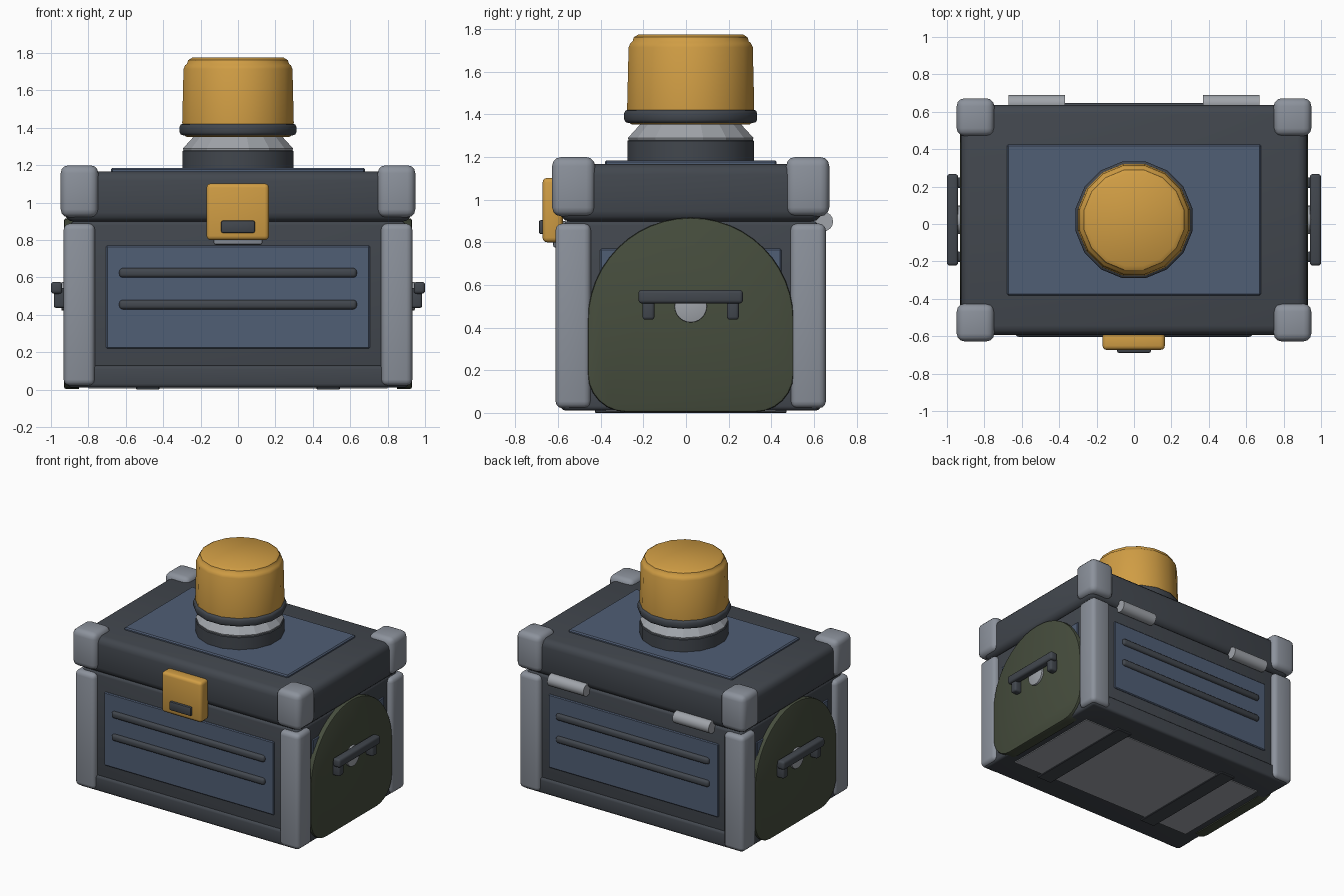
import bpy, bmesh, math
from mathutils import Matrix, Vector

cube = bpy.data.objects.get("Cube")
if cube:
    bpy.data.objects.remove(cube, do_unlink=True)

CY = 0.022  # depth centre of the chest


def material(name, *rgb):
    lin = [((c / 255 + 0.055) / 1.055) ** 2.4 for c in rgb] + [1]
    m = bpy.data.materials.new(name)
    m.use_nodes = True
    m.diffuse_color = lin
    m.node_tree.nodes["Principled BSDF"].inputs["Base Color"].default_value = lin
    return m


DARK = material("charcoal", 66, 71, 78)
BLUE = material("slate blue", 80, 94, 117)
GREY = material("steel grey", 140, 146, 156)
PALE = material("pale grey", 160, 164, 170)
GOLD = material("amber", 208, 157, 68)
GREEN = material("olive", 70, 77, 61)


def finish(name, bm, mat, angle=35):
    bmesh.ops.recalc_face_normals(bm, faces=bm.faces)
    mesh = bpy.data.meshes.new(name)
    bm.to_mesh(mesh)
    bm.free()
    mesh.materials.append(mat)
    obj = bpy.data.objects.new(name, mesh)
    bpy.context.collection.objects.link(obj)
    bpy.ops.object.select_all(action='DESELECT')
    bpy.context.view_layer.objects.active = obj
    obj.select_set(True)
    bpy.ops.object.shade_smooth_by_angle(angle=math.radians(angle))
    return obj


def box(name, x, y, z, mat, bevel=0.0, segs=3):
    """Rounded box from (min, max) ranges; y is measured from the chest centre."""
    bm = bmesh.new()
    bmesh.ops.create_cube(bm, size=1)
    size = [r[1] - r[0] for r in (x, y, z)]
    mid = Vector([(r[0] + r[1]) / 2 for r in (x, y, z)]) + Vector((0, CY, 0))
    bm.transform(Matrix.Translation(mid) @ Matrix.Diagonal((*size, 1)))
    if bevel:
        bmesh.ops.bevel(bm, geom=bm.edges[:], offset=bevel, segments=segs,
                        profile=0.5, affect='EDGES', clamp_overlap=True)
    return finish(name, bm, mat)


def span(side, a, b):
    return tuple(sorted((side * a, side * b)))


def lathe(name, profile, mat, angle=35, sides=16):
    """Closed turned solid around the chest's vertical axis."""
    bm = bmesh.new()
    rings = []
    for r, z in profile:
        rings.append([bm.verts.new((r * math.cos(t), CY + r * math.sin(t), z))
                      for t in [(i + 0.5) * math.tau / sides for i in range(sides)]])
    for a, b in zip(rings, rings[1:]):
        for i in range(sides):
            j = (i + 1) % sides
            bm.faces.new((a[i], a[j], b[j], b[i]))
    bm.faces.new(rings[0])
    bm.faces.new(rings[-1])
    return finish(name, bm, mat, angle)


def side_plate(name, outline, x0, x1, mat, bevel):
    """Extrude a (y, z) outline along x."""
    bm = bmesh.new()
    face = bm.faces.new([bm.verts.new((x0, CY + y, z)) for y, z in outline])
    geo = bmesh.ops.extrude_face_region(bm, geom=[face])["geom"]
    moved = [v for v in geo if isinstance(v, bmesh.types.BMVert)]
    bmesh.ops.translate(bm, verts=moved, vec=(x1 - x0, 0, 0))
    rim = [e for e in bm.edges if all(abs(v.co.x - x1) < 1e-5 for v in e.verts)]
    bmesh.ops.bevel(bm, geom=rim, offset=bevel, segments=2, profile=0.5, affect='EDGES')
    return finish(name, bm, mat)


def arc(cy, cz, r, start, end, n):
    return [(cy + r * math.cos(math.radians(start + (end - start) * i / n)),
             cz + r * math.sin(math.radians(start + (end - start) * i / n)))
            for i in range(n + 1)]


# Chest body, base strip and lid
box("body", (-0.895, 0.895), (-0.595, 0.595), (0.015, 0.9), DARK, 0.02)
box("base_strip", (-0.91, 0.91), (-0.61, 0.61), (0.012, 0.13), DARK, 0.02)
box("lid", (-0.925, 0.925), (-0.615, 0.615), (0.897, 1.168), DARK, 0.05)
box("lid_panel", (-0.68, 0.68), (-0.403, 0.403), (1.15, 1.185), BLUE, 0.008, 1)

# Underside panel and the two skids crossing it
box("underside_panel", (-0.8, 0.8), (-0.4, 0.4), (0.006, 0.03), PALE)
for s, label in ((1, "left"), (-1, "right")):
    box(label + "_skid", span(s, 0.42, 0.545), (-0.45, 0.45), (0.0, 0.03), DARK, 0.004, 1)

# Front and back panels with ribs
for s, label in ((-1, "front"), (1, "back")):
    box(label + "_panel", (-0.705, 0.705), span(s, 0.58, 0.605), (0.22, 0.77), BLUE, 0.006, 1)
    for z, level in ((0.455, "lower"), (0.625, "upper")):
        box(f"{label}_{level}_rib", (-0.635, 0.635), span(s, 0.58, 0.625),
            (z - 0.025, z + 0.025), DARK, 0.018)

# Corner posts and lid corner caps
for sx, side in ((1, "left"), (-1, "right")):
    for sy, end in ((-1, "front"), (1, "back")):
        box(f"{end}_{side}_post", span(sx, 0.765, 0.932), span(sy, 0.468, 0.634),
            (0.022, 0.888), GREY, 0.032)
        box(f"{end}_{side}_cap", span(sx, 0.747, 0.948), span(sy, 0.448, 0.65),
            (0.922, 1.2), GREY, 0.042)

# Arched side plates, discs and carry handles
arch = (arc(0, 0.433, 0.483, 0, 180, 24)
        + arc(-0.303, 0.184, 0.18, 180, 270, 6) + arc(0.303, 0.184, 0.18, 270, 360, 6))
disc = arc(0, 0.5, 0.076, 0, 345, 23)
for s, label in ((1, "left"), (-1, "right")):
    box(label + "_side_panel", span(s, 0.88, 0.903), (-0.425, 0.425), (0.22, 0.77), BLUE, 0.006, 1)
    side_plate(label + "_arched_plate", arch, s * 0.85, s * 0.93, GREEN, 0.01)
    side_plate(label + "_handle_disc", disc, s * 0.92, s * 0.945, PALE, 0.004)
    box(label + "_handle_bar", span(s, 0.94, 1.0), (-0.245, 0.245), (0.513, 0.577), DARK, 0.016)
    for e, end in ((-1, "front"), (1, "back")):
        box(f"{label}_handle_{end}_leg", span(s, 0.92, 0.985), span(e, 0.17, 0.226),
            (0.437, 0.545), DARK, 0.014)

# Latch
box("latch_catch", (-0.13, 0.13), (-0.645, -0.58), (0.775, 0.9), GREY, 0.01, 2)
box("latch", (-0.168, 0.165), (-0.695, -0.6), (0.8, 1.102), GOLD, 0.022)
box("latch_button", (-0.09, 0.09), (-0.712, -0.66), (0.838, 0.905), DARK, 0.01, 2)

# Hinge barrels
for s, label in ((1, "left"), (-1, "right")):
    bm = bmesh.new()
    bmesh.ops.create_cone(bm, cap_ends=True, segments=16, radius1=0.046,
                          radius2=0.046, depth=0.3)
    bm.transform(Matrix.Translation((s * 0.52, 0.644, 0.897)) @ Matrix.Rotation(math.pi / 2, 4, 'Y'))
    finish(label + "_hinge", bm, PALE)

# Neck and cap on the lid
lathe("neck_collar", [(0.303, 1.15), (0.303, 1.275), (0.295, 1.282)], DARK)
lathe("neck", [(0.295, 1.27), (0.3, 1.29), (0.235, 1.36), (0.235, 1.39)], PALE, 15)
lathe("cap", [(0.28, 1.352), (0.302, 1.365), (0.304, 1.43), (0.297, 1.715), (0.288, 1.735),
              (0.278, 1.742), (0.272, 1.762), (0.25, 1.775)], GOLD, 40)
lathe("cap_ring", [(0.298, 1.36), (0.312, 1.364), (0.318, 1.376), (0.318, 1.406),
                   (0.312, 1.418), (0.298, 1.422)], DARK, 50)
